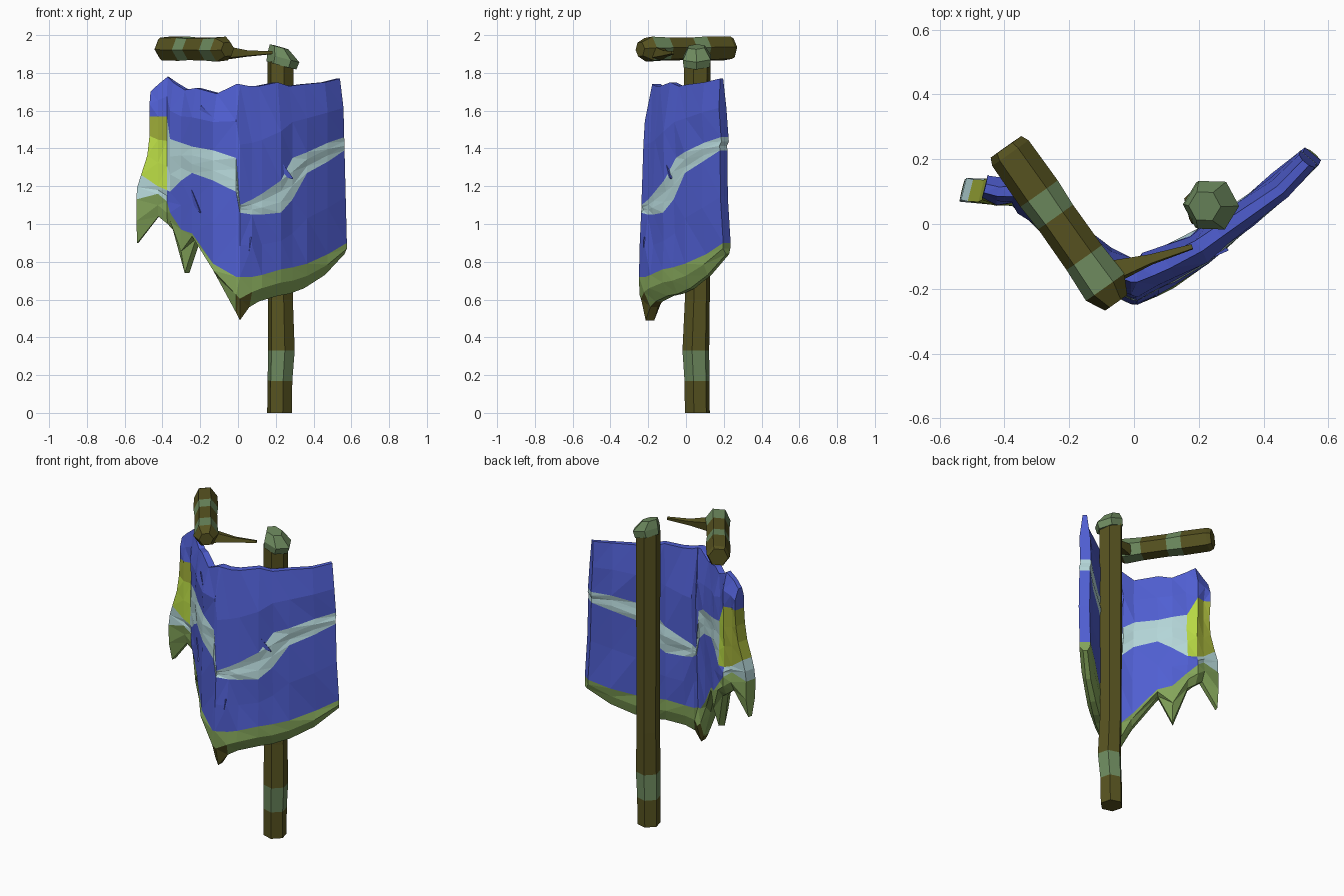
import bpy
import bmesh
import math
import random
from mathutils import Vector

random.seed(4)

cube = bpy.data.objects.get("Cube")
if cube:
    bpy.data.objects.remove(cube, do_unlink=True)


def linear(value):
    value /= 255
    return value / 12.92 if value <= 0.04045 else ((value + 0.055) / 1.055) ** 2.4


def make_material(name, red, green, blue):
    mat = bpy.data.materials.new(name)
    colour = (linear(red), linear(green), linear(blue), 1)
    mat.use_nodes = True
    mat.diffuse_color = colour
    shader = mat.node_tree.nodes["Principled BSDF"]
    shader.inputs["Base Color"].default_value = colour
    shader.inputs["Roughness"].default_value = 0.9
    return mat


BROWN, MOSS, BLUE, PALE, HEM, LIME, OLIVE = range(7)
materials = [
    make_material("dark_wood", 87, 83, 32),
    make_material("moss_wrap", 110, 139, 95),
    make_material("blue_cloth", 80, 95, 210),
    make_material("pale_stripe", 180, 214, 216),
    make_material("green_hem", 132, 165, 90),
    make_material("lime_patch", 188, 222, 70),
    make_material("olive_patch", 158, 172, 56),
]


def add_object(name, bm):
    bmesh.ops.recalc_face_normals(bm, faces=bm.faces)
    mesh = bpy.data.meshes.new(name)
    bm.to_mesh(mesh)
    bm.free()
    for mat in materials:
        mesh.materials.append(mat)
    obj = bpy.data.objects.new(name, mesh)
    bpy.context.collection.objects.link(obj)


def loft(name, sides, rings, colours, tilt=0.0, phase=0.0):
    """Join rings of (centre, radius) into a faceted rod, one colour per segment."""
    bm = bmesh.new()
    axis = Vector(rings[-1][0]) - Vector(rings[0][0])
    turn = axis.to_track_quat('Z', 'Y')
    loops = []
    for centre, radius in rings:
        loop = []
        for i in range(sides):
            angle = math.tau * i / sides + phase
            offset = turn @ Vector((math.cos(angle), math.sin(angle), 0)) * radius
            offset.z -= tilt * offset.x
            loop.append(bm.verts.new(Vector(centre) + offset))
        loops.append(loop)
    for low, high, colour in zip(loops, loops[1:], colours):
        for i in range(sides):
            j = (i + 1) % sides
            bm.faces.new((low[i], low[j], high[j], high[i])).material_index = colour
    bm.faces.new(loops[0][::-1]).material_index = colours[0]
    bm.faces.new(loops[-1]).material_index = colours[-1]
    add_object(name, bm)


# Upright post with a mossy wrap near the foot
loft("post", 6, [
    ((0.22, 0.06, 0), 0.068), ((0.222, 0.058, 0.17), 0.068),
    ((0.23, 0.052, 0.33), 0.073), ((0.225, 0.06, 0.6), 0.068),
    ((0.225, 0.06, 1.86), 0.072),
], [BROWN, MOSS, BROWN, BROWN], phase=0.25)

# Slanted mossy cap
loft("post_cap", 6, [
    ((0.23, 0.058, 1.84), 0.08), ((0.24, 0.058, 1.88), 0.085),
    ((0.218, 0.055, 1.938), 0.05),
], [MOSS, MOSS], tilt=0.4, phase=0.25)

# Broken crossbeam, banded with moss
beam_start, beam_end = Vector((-0.395, 0.238, 1.93)), Vector((-0.055, -0.243, 1.925))
beam_rings = [(beam_start.lerp(beam_end, t), r) for t, r in (
    (0, 0.058), (0.04, 0.069), (0.3, 0.071), (0.45, 0.066),
    (0.71, 0.067), (0.9, 0.073), (1, 0.042))]
loft("crossbeam", 6, beam_rings, [BROWN, BROWN, MOSS, BROWN, MOSS, BROWN], phase=0.1)

# Splintered stub that reaches toward the post
loft("beam_splinter", 4, [
    ((-0.07, -0.15, 1.905), 0.045), ((0.05, -0.11, 1.902), 0.02),
    ((0.18, -0.07, 1.907), 0.01),
], [BROWN, BROWN], phase=0.6)

# Cloth columns: x, y, then heights of ragged edge, hem, stripe bottom, stripe top, upper edge
columns = [
    (-0.46, 0.11, 0.90, 1.13, 1.26, 1.57, 1.70),
    (-0.42, 0.10, 1.04, 1.16, 1.20, 1.57, 1.74),
    (-0.37, 0.10, 1.00, 1.12, 1.18, 1.57, 1.78),
    (-0.335, 0.085, 0.97, 1.06, 1.17, 1.45, 1.75),
    (-0.27, 0.025, 0.74, 0.97, 1.23, 1.43, 1.71),
    (-0.21, -0.035, 0.92, 0.95, 1.27, 1.41, 1.72),
    (-0.10, -0.14, 0.72, 0.79, 1.23, 1.39, 1.69),
    (-0.01, -0.185, 0.53, 0.72, 1.17, 1.35, 1.74),
    (0.01, -0.185, 0.49, 0.72, 1.06, 1.10, 1.74),
    (0.05, -0.165, 0.56, 0.72, 1.05, 1.13, 1.73),
    (0.10, -0.14, 0.59, 0.73, 1.05, 1.16, 1.73),
    (0.20, -0.08, 0.62, 0.76, 1.06, 1.23, 1.75),
    (0.26, -0.03, 0.63, 0.77, 1.13, 1.35, 1.73),
    (0.34, 0.035, 0.66, 0.79, 1.27, 1.38, 1.74),
    (0.45, 0.125, 0.73, 0.84, 1.33, 1.43, 1.75),
    (0.53, 0.225, 0.84, 0.90, 1.39, 1.46, 1.77),
]
BANDS = (HEM, BLUE, PALE, BLUE)
STEPS = (2, 2, 3, 2)
FLAP = 2  # the first columns form the side flap
rows = [(b, s / n) for b, n in enumerate(STEPS) for s in range(n)] + [(len(STEPS) - 1, 1.0)]
last_col, last_row = len(columns) - 1, len(rows) - 1


def cloth_colour(col, row, z, front):
    col, row = min(col, last_col - 1), min(row, last_row - 1)
    band, part = rows[row]
    colour = BANDS[band]
    if col < FLAP and band == 1:
        colour = PALE
    elif col < FLAP and band == 2:
        colour = LIME if front and part < 0.5 else OLIVE
    elif col == FLAP and band == 2 and not front:
        colour = LIME
    if colour == HEM and z < 0.58:
        colour = BROWN
    return colour


def cloth_points(c):
    """Give the front and back points of one column, from the hem up."""
    x, y, *heights = columns[c]
    before, after = columns[max(c - 1, 0)], columns[min(c + 1, last_col)]
    normal = Vector((after[1] - before[1], before[0] - after[0], 0)).normalized()
    if abs(x) < 0.02:
        normal = Vector((0, -1, 0))  # keep the centre fold square
    for r, (band, part) in enumerate(rows):
        z = heights[band] + (heights[band + 1] - heights[band]) * part
        lean = 1 if c <= FLAP else 1 - 0.15 * (z - 0.7)
        point = Vector((x, y * lean, z))
        if 0 < r < last_row:
            point.y += random.uniform(-0.009, 0.009)
        if c == 0:
            point.x -= 0.07 * min(1, max(0, (1.4 - z) / 0.22))
        elif c == last_col:
            point.x += 0.025 * (1.77 - z)
        half = max(0.03, 0.058 - 0.05 * abs(x))
        half *= 0.4 if r in (0, last_row) else 1
        yield point + normal * half, point - normal * half


# Hanging banner with thickness, folded at the middle and crumpled
bm = bmesh.new()
front, back = {}, {}
for c in range(len(columns)):
    for r, (near, far) in enumerate(cloth_points(c)):
        front[c, r], back[c, r] = bm.verts.new(near), bm.verts.new(far)
for layer in (front, back):
    for c in range(last_col):
        for r in range(last_row):
            face = bm.faces.new([layer[k] for k in (
                (c, r), (c + 1, r), (c + 1, r + 1), (c, r + 1))])
            height = face.calc_center_median().z
            face.material_index = cloth_colour(c, r, height, layer is front)
rim = [(c, 0) for c in range(last_col)] + [(last_col, r) for r in range(last_row)]
rim += [(c, last_row) for c in range(last_col, 0, -1)] + [(0, r) for r in range(last_row, 0, -1)]
for a, b in zip(rim, rim[1:] + rim[:1]):
    face = bm.faces.new((front[a], front[b], back[b], back[a]))
    cell = (min(a[0], b[0]), min(a[1], b[1]))
    face.material_index = cloth_colour(*cell, face.calc_center_median().z, False)
bmesh.ops.triangulate(bm, faces=bm.faces)
add_object("banner_cloth", bm)

# Small pointed creases standing out of the cloth
creases = [
    ((0.22, -0.09, 1.29), (0.29, -0.08, 1.24)),
    ((-0.19, -0.08, 1.6), (-0.12, -0.17, 1.55)),
    ((0.03, -0.2, 0.8), (0.07, -0.22, 0.93)),
    ((-0.24, -0.04, 1.16), (-0.2, -0.12, 1.06)),
]
for root, tip in creases:
    loft("cloth_crease", 3, [(root, 0.035), (tip, 0.004)], [BLUE])
